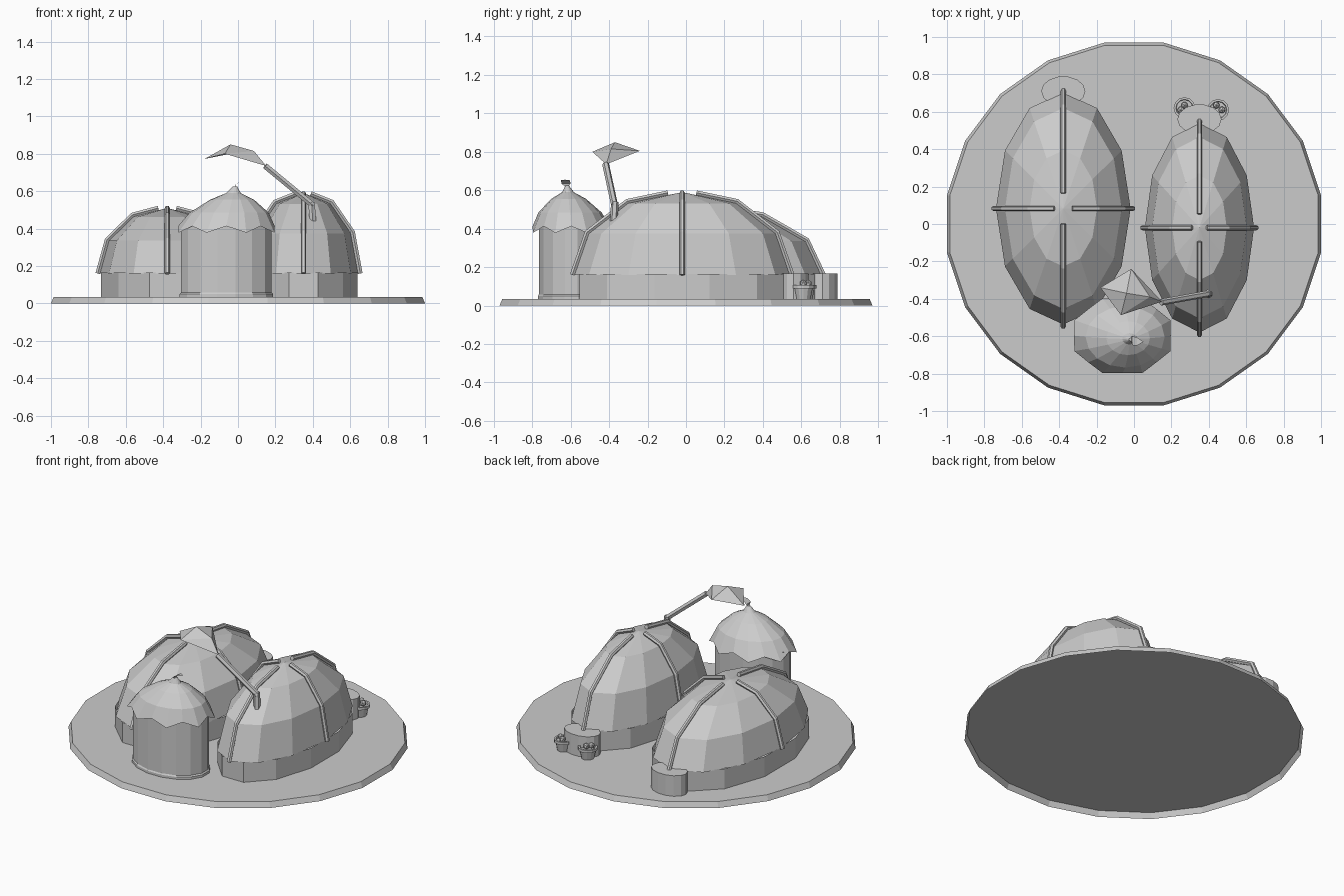
import bpy, bmesh, math
from mathutils import Vector

if "Cube" in bpy.data.objects:
    bpy.data.objects.remove(bpy.data.objects["Cube"], do_unlink=True)

grey = bpy.data.materials.new("plain_grey")
grey.use_nodes = True
GREY = (0.6, 0.6, 0.6, 1)
grey.diffuse_color = GREY
grey.node_tree.nodes["Principled BSDF"].inputs["Base Color"].default_value = GREY


def finish(name, bm):
    bmesh.ops.remove_doubles(bm, verts=bm.verts, dist=0.0005)
    mesh = bpy.data.meshes.new(name)
    bm.to_mesh(mesh)
    bm.free()
    mesh.materials.append(grey)
    obj = bpy.data.objects.new(name, mesh)
    bpy.context.collection.objects.link(obj)
    return obj


def lathe(name, centre, radii, profile, sides, turn=0.0, cap=True, scallop=None):
    """Stack elliptical rings of (scale, z); scallop = (pull in, lift) on odd points of ring one."""
    bm = bmesh.new()
    rings = []
    for level, (scale, z) in enumerate(profile):
        ring = []
        for i in range(sides):
            a = turn + math.tau * i / sides
            s, h = scale, z
            if scallop and level == 0 and i % 2:
                s, h = scale - scallop[0], z + scallop[1]
            ring.append(bm.verts.new((centre[0] + radii[0] * s * math.cos(a),
                                      centre[1] + radii[1] * s * math.sin(a), h)))
        rings.append(ring)
    for low, high in zip(rings, rings[1:]):
        for i in range(sides):
            j = (i + 1) % sides
            bm.faces.new((low[i], low[j], high[j], high[i]))
    if cap:
        bm.faces.new(rings[-1])
    return finish(name, bm)


def tube(name, points, radius, sides=6):
    """Sweep a small polygon along a path, with closed ends."""
    bm = bmesh.new()
    pts = [Vector(p) for p in points]
    n = (pts[-1] - pts[0]).cross(pts[1] - pts[0])
    n = n.normalized() if n.length > 1e-6 else Vector((0, 1, 0))
    rings = []
    for k, p in enumerate(pts):
        d = (pts[min(k + 1, len(pts) - 1)] - pts[max(k - 1, 0)]).normalized()
        side = (n - d * n.dot(d)).normalized()
        up = d.cross(side)
        rings.append([bm.verts.new(p + radius * (side * math.cos(math.tau * i / sides)
                                                 + up * math.sin(math.tau * i / sides)))
                      for i in range(sides)])
    for a, b in zip(rings, rings[1:]):
        for i in range(sides):
            j = (i + 1) % sides
            bm.faces.new((a[i], a[j], b[j], b[i]))
    bm.faces.new(rings[0])
    bm.faces.new(rings[-1])
    bmesh.ops.recalc_face_normals(bm, faces=bm.faces)
    return finish(name, bm)


def sheet(name, points, faces):
    bm = bmesh.new()
    v = [bm.verts.new(p) for p in points]
    for f in faces:
        bm.faces.new([v[i] for i in f])
    return finish(name, bm)


FLOOR, EAVES = 0.035, 0.16

# Open-bottomed ground disc
lathe("ground_disc", (0, 0), (1.0125, 0.982), [(1, 0), (0.985, FLOOR)], 20, math.pi / 20)


# Two long domed houses with walls, ribs and back porch
def dome_house(side, cx, cy, rx, ry, height, porch_y):
    lathe(side + "_wall", (cx, cy), (rx * 1.02, ry * 0.985),
          [(1, FLOOR), (1, EAVES + 0.005)], 12, math.pi / 12, cap=False)
    steps = [math.radians(a) for a in (0, 30, 60, 90)]
    lathe(side + "_roof", (cx, cy), (rx, ry),
          [(math.cos(a), EAVES + height * math.sin(a)) for a in steps], 12, cap=False)
    arc = [(math.cos(a), math.sin(a)) for a in steps[:3]] + [(0.13, 0.966)]
    for label, dx, dy in (("left", 1, 0), ("right", -1, 0), ("back", 0, 1), ("front", 0, -1)):
        tube(side + "_rib_" + label,
             [(cx + dx * (rx + 0.012) * r, cy + dy * (ry + 0.012) * r,
               EAVES + (height + 0.012) * h) for r, h in arc], 0.014)
    lathe(side + "_porch", (cx, porch_y), (0.118, 0.08),
          [(1, FLOOR), (1, EAVES + 0.008)], 14)


dome_house("right", -0.378, 0.083, 0.36, 0.62, 0.35, 0.71)
dome_house("left", 0.35, -0.02, 0.292, 0.56, 0.43, 0.56)

# Flower pots beside the left porch
for label, x, y, blooms in (("inner", 0.27, 0.62, [(0, 0.015), (-0.02, -0.01)]),
                            ("outer", 0.45, 0.61, [(-0.01, 0.025), (0.02, 0)])):
    lathe("pot_" + label, (x, y), (0.058, 0.058),
          [(0.65, FLOOR), (0.85, 0.09), (1, 0.09), (1, 0.107), (0.8, 0.107), (0.75, 0.095)], 12)
    for k, (dx, dy) in enumerate(blooms):
        bm = bmesh.new()
        bmesh.ops.create_icosphere(bm, subdivisions=1, radius=0.02)
        bmesh.ops.translate(bm, verts=bm.verts, vec=(x + dx, y + dy, 0.115))
        finish(f"flower_{label}_{k}", bm)

# Round hut with a scalloped pointed roof
hut = (-0.062, -0.597)
lathe("hut_wall", hut, (0.247, 0.172), [(1.03, FLOOR), (1.03, 0.05), (1, 0.058), (1, 0.42)],
      16, math.pi / 16, cap=False)
roof = lathe("hut_roof", hut, (0.278, 0.216),
             [(1, 0.378), (0.76, 0.485), (0.42, 0.555), (0.14, 0.59), (0.04, 0.625)],
             16, math.pi / 8, scallop=(0.07, 0.035))
# Lean the tip of the roof towards the left
for v in roof.data.vertices:
    lean = max(0, (v.co.z - 0.42) / 0.2)
    v.co.x += 0.045 * lean
    v.co.y -= 0.02 * lean

# Curled leaf on the roof tip
sheet("roof_leaf", [(-0.015, -0.62, 0.61), (-0.01, -0.648, 0.635), (-0.012, -0.60, 0.635),
                    (0.015, -0.65, 0.652), (0.015, -0.605, 0.652), (0.052, -0.63, 0.655)],
      [(0, 1, 2), (1, 3, 4, 2), (3, 5, 4)])

# Bent stalk carrying a drooping canopy
tube("stalk_base", [(0.40, -0.375, 0.44), (0.393, -0.37, 0.54)], 0.02)
tube("stalk", [(0.40, -0.372, 0.525), (0.145, -0.418, 0.735)], 0.018)
sheet("canopy", [(0.15, -0.415, 0.735), (0.085, -0.39, 0.815), (-0.04, -0.37, 0.85),
                 (-0.18, -0.34, 0.772), (-0.015, -0.24, 0.805), (-0.07, -0.487, 0.80)],
      [(0, 4, 1), (1, 4, 2), (2, 4, 3), (0, 1, 5), (1, 2, 5), (2, 3, 5)])
